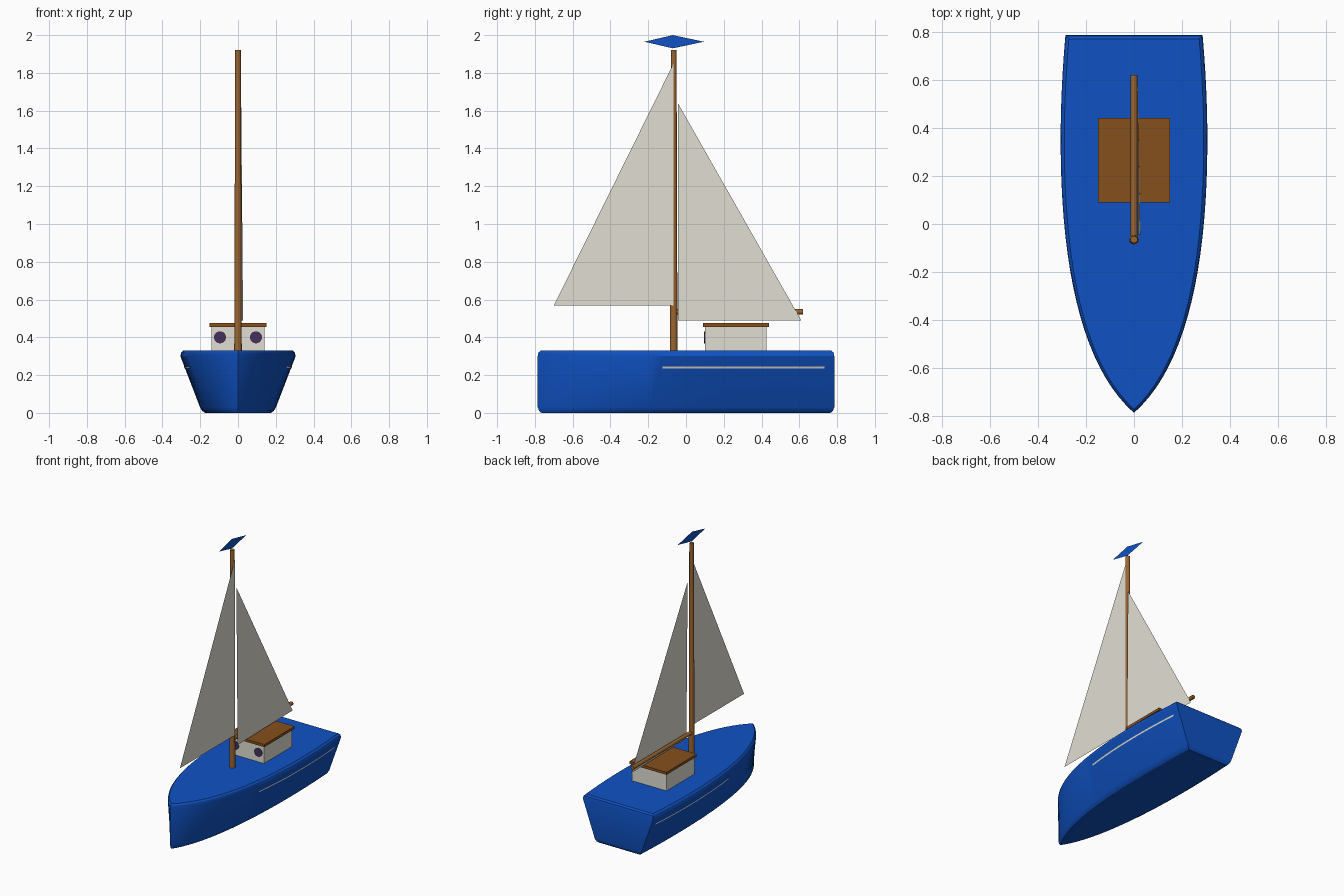
import bpy, math
from mathutils import Vector
from mathutils.geometry import interpolate_bezier

if "Cube" in bpy.data.objects:
    bpy.data.objects.remove(bpy.data.objects["Cube"])


def material(name, rgb):
    m = bpy.data.materials.new(name)
    m.diffuse_color = (*rgb, 1)
    m.use_nodes = True
    m.node_tree.nodes["Principled BSDF"].inputs["Base Color"].default_value = m.diffuse_color
    return m


BLUE = material("blue_paint", (0.005, 0.085, 0.55))
CREAM = material("cream", (0.75, 0.73, 0.65))
WOOD = material("wood", (0.33, 0.13, 0.03))
ROOF = material("roof_wood", (0.24, 0.08, 0.012))
GLASS = material("porthole_glass", (0.06, 0.03, 0.1))


def mesh_object(name, verts, faces, mat):
    me = bpy.data.meshes.new(name)
    me.from_pydata(verts, [], faces)
    me.materials.append(mat)
    ob = bpy.data.objects.new(name, me)
    bpy.context.collection.objects.link(ob)
    return ob


def smooth(ob, angle=35):
    bpy.ops.object.select_all(action='DESELECT')
    ob.select_set(True)
    bpy.context.view_layer.objects.active = ob
    bpy.ops.object.shade_smooth_by_angle(angle=math.radians(angle))


def box(name, lo, hi, mat):
    lo, hi = Vector(lo), Vector(hi)
    bpy.ops.mesh.primitive_cube_add(size=1, location=(lo + hi) / 2)
    ob = bpy.context.object
    ob.name = name
    ob.scale = hi - lo
    ob.data.materials.append(mat)


def rod(name, a, b, r1, r2, mat, sides=16):
    a, b = Vector(a), Vector(b)
    d = b - a
    bpy.ops.mesh.primitive_cone_add(vertices=sides, radius1=r1, radius2=r2, depth=d.length,
                                    location=(a + b) / 2, rotation=d.to_track_quat('Z', 'Y').to_euler())
    ob = bpy.context.object
    ob.name = name
    ob.data.materials.append(mat)
    smooth(ob)


# Hull: half outline from bow to stern, mirrored and lofted through rounded rings
bow = interpolate_bezier(Vector((0, -0.785)), Vector((0.21, -0.6)), Vector((0.305, -0.2)), Vector((0.305, 0.35)), 20)
aft = interpolate_bezier(Vector((0.305, 0.35)), Vector((0.305, 0.5)), Vector((0.297, 0.65)), Vector((0.285, 0.785)), 9)
half = [(p[0], p[1]) for p in bow + aft[1:]]
outline = half + [(-x, y) for x, y in reversed(half[1:])]
rings = [(0, 0.57, 0.975), (0.01, 0.62, 0.99), (0.03, 0.66, 1), (0.30, 1, 1), (0.32, 0.985, 0.995), (0.33, 0.95, 0.98)]
n = len(outline)
verts = [(x * sx, y * sy, z) for z, sx, sy in rings for x, y in outline]
faces = [(k * n + i, k * n + (i + 1) % n, (k + 1) * n + (i + 1) % n, (k + 1) * n + i)
         for k in range(len(rings) - 1) for i in range(n)]
faces += [tuple(reversed(range(n))), tuple(range((len(rings) - 1) * n, len(rings) * n))]
smooth(mesh_object("hull", verts, faces, BLUE), 30)

# Thin stripes along both sides of the hull
for side, label in ((1, "right"), (-1, "left")):
    pts = [(x, y) for x, y in half if -0.17 < y < 0.78]
    sv = []
    for x, y in pts:
        for z in (0.236, 0.246):
            sv.append((side * (x * (0.66 + 0.34 * (z - 0.03) / 0.27) + 0.002), y, z))
    sf = [(2 * i, 2 * i + 2, 2 * i + 3, 2 * i + 1)[::side] for i in range(len(pts) - 1)]
    mesh_object("stripe_" + label, sv, sf, CREAM)

# Cabin, roof and front portholes
box("cabin", (-0.14, 0.10, 0.32), (0.14, 0.425, 0.458), CREAM)
box("cabin_roof", (-0.15, 0.09, 0.456), (0.15, 0.44, 0.475), ROOF)
for x, label in ((0.095, "right"), (-0.095, "left")):
    rod("porthole_" + label, (x, 0.11, 0.40), (x, 0.096, 0.40), 0.032, 0.032, GLASS, 24)

# Mast and boom
rod("mast", (0, -0.065, 0.32), (0, -0.065, 1.92), 0.02, 0.015, WOOD)
rod("boom", (0, -0.065, 0.535), (0, 0.62, 0.535), 0.014, 0.014, WOOD)

# Sails and pennant are single flat sheets
mesh_object("main_sail", [(0.027, -0.043, 0.49), (0.015, 0.61, 0.49), (0.017, -0.043, 1.64)], [(0, 1, 2)], CREAM)
mesh_object("jib_sail", [(0.02, -0.70, 0.568), (0.02, -0.066, 0.568), (0.02, -0.066, 1.85)], [(0, 1, 2)], CREAM)
mesh_object("pennant", [(0, -0.22, 1.965), (0, -0.07, 1.93), (0, 0.095, 1.965), (0, -0.07, 2.0)],
            [(0, 1, 2, 3)], BLUE)
